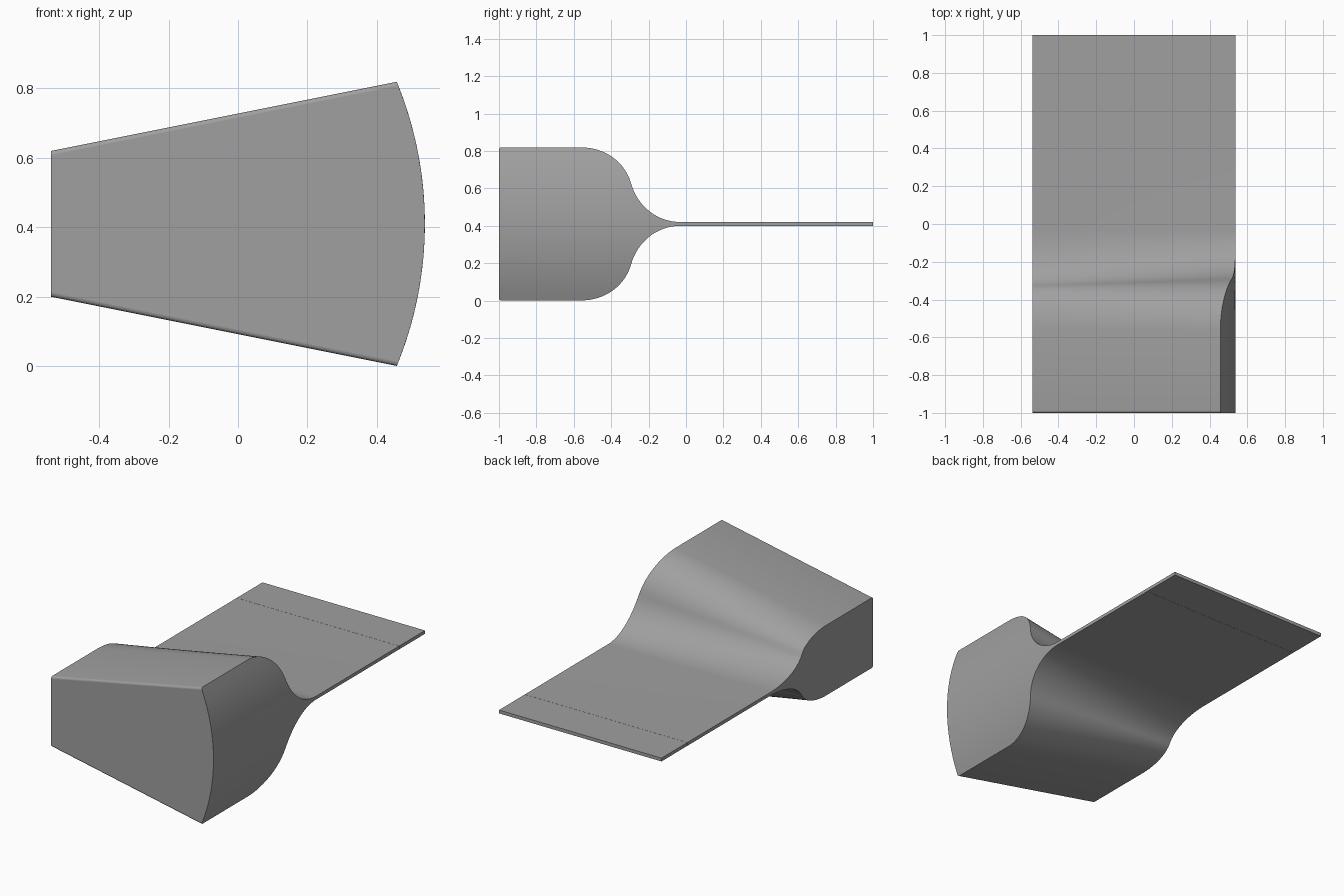
import bpy, bmesh, math

if "Cube" in bpy.data.objects:
    bpy.data.objects.remove(bpy.data.objects["Cube"])

R = 1.076            # radius of the curved right end
X0 = -0.538          # flat left end, also the arc centre
XR = 0.457           # x where the flared head meets the curved end
ZC = 0.41            # mid height
PLATE = 0.01         # half thickness of the plate
SPLIT = 0.757        # seam between plate and end strip
THETA = math.radians(75)

grey = bpy.data.materials.new("grey")
grey.diffuse_color = (0.35, 0.35, 0.35, 1)
grey.use_nodes = True
grey.node_tree.nodes["Principled BSDF"].inputs["Base Color"].default_value = grey.diffuse_color


def ease(u, s):
    """S-curve of two arcs meeting at fraction s: returns (along, drop)."""
    if u <= 0.5:
        a = THETA * u * 2
        return s * math.sin(a) / math.sin(THETA), s * (1 - math.cos(a)) / (1 - math.cos(THETA))
    a = THETA * (1 - u) * 2
    return (1 - (1 - s) * math.sin(a) / math.sin(THETA),
            1 - (1 - s) * (1 - math.cos(a)) / (1 - math.cos(THETA)))


def side(u, full, s):
    along, drop = ease(u, s)
    return -0.56 + 0.53 * along, full + (PLATE - full) * drop


def section(left, right):
    """Closed ring of points; left and right are (y, half height)."""
    def at(x):
        t = (x - X0) / (XR - X0)
        return [a + (b - a) * t for a, b in zip(left, right)]
    xe = XR
    for _ in range(12):
        xe = X0 + math.sqrt(R * R - at(xe)[1] ** 2)
    n, m = 10, 16
    top = []
    for i in range(n + 1):
        x = X0 + (xe - X0) * i / n
        y, h = at(x)
        top.append((x, y, h))
    ye, he = at(xe)
    ang = math.asin(he / R)
    arc = []
    for i in range(1, m):
        a = ang * (1 - 2 * i / m)
        arc.append((X0 + R * math.cos(a), ye, R * math.sin(a)))
    bottom = [(x, y, -h) for x, y, h in reversed(top)]
    return [(x, y, z + ZC) for x, y, z in top + arc + bottom]


def loft(name, rings):
    bm = bmesh.new()
    loops = [[bm.verts.new(p) for p in ring] for ring in rings]
    for a, b in zip(loops, loops[1:]):
        for i in range(len(a)):
            j = (i + 1) % len(a)
            bm.faces.new((a[i], a[j], b[j], b[i]))
    bm.faces.new(loops[0])
    bm.faces.new(loops[-1])
    bmesh.ops.recalc_face_normals(bm, faces=bm.faces)
    me = bpy.data.meshes.new(name)
    bm.to_mesh(me)
    bm.free()
    me.materials.append(grey)
    ob = bpy.data.objects.new(name, me)
    bpy.context.collection.objects.link(ob)
    bpy.ops.object.select_all(action='DESELECT')
    ob.select_set(True)
    bpy.context.view_layer.objects.active = ob
    bpy.ops.object.shade_smooth_by_angle(angle=math.radians(30))
    for f in me.polygons:          # keep end caps and flat left wall flat
        if len(f.vertices) > 4 or f.normal.x < -0.99:
            f.use_smooth = False
    return ob


# Flared head with softened front edges, blending into the thin plate
rings = []
r = 0.012
for k in range(5):
    a = math.pi / 2 * k / 4
    y, cut = -1 + r * (1 - math.cos(a)), r * (1 - math.sin(a))
    rings.append(section((y, 0.21 - cut), (y, 0.409 - cut)))
for k in range(33):
    rings.append(section(side(k / 32, 0.21, 0.44), side(k / 32, 0.409, 0.5)))
rings.append(section((SPLIT - 0.001, PLATE), (SPLIT - 0.001, PLATE)))
loft("flared_head_and_plate", rings)

# End strip of the plate beyond the seam
loft("plate_end_strip", [section((y, PLATE), (y, PLATE)) for y in (SPLIT, 1.0)])
